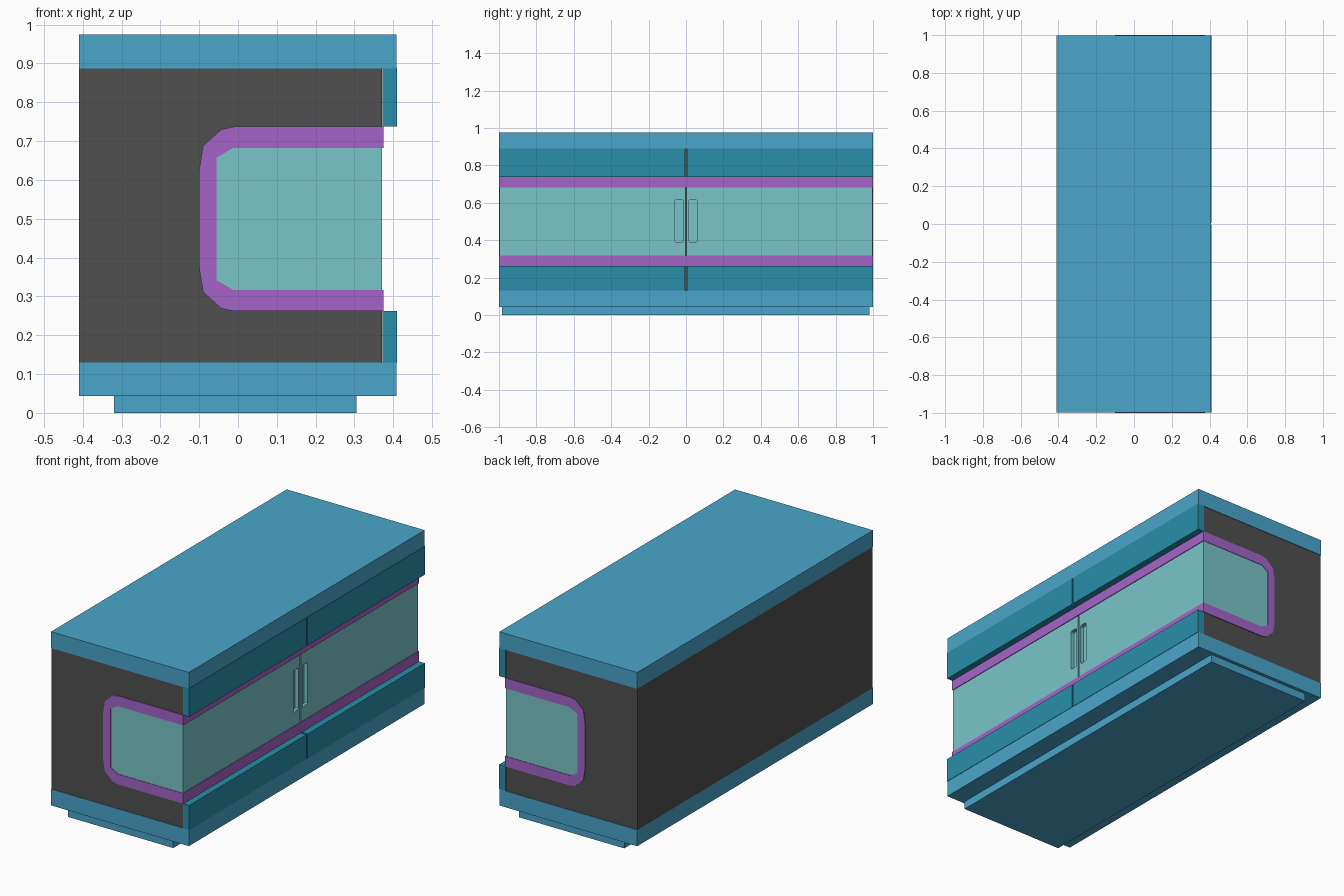
import bpy, bmesh
from mathutils import Vector

if "Cube" in bpy.data.objects:
    bpy.data.objects.remove(bpy.data.objects["Cube"])


def material(name, rgb):
    m = bpy.data.materials.new(name)
    lin = [((c / 255 + 0.055) / 1.055) ** 2.4 for c in rgb]
    m.diffuse_color = (*lin, 1)
    m.use_nodes = True
    m.node_tree.nodes["Principled BSDF"].inputs["Base Color"].default_value = m.diffuse_color
    return m


BLUE = material("blue", (74, 166, 204))
TEAL = material("teal", (40, 143, 170))
PURPLE = material("purple", (165, 100, 200))
AQUA = material("aqua", (122, 197, 202))
DARK = material("charcoal", (80, 80, 80))


def prism(name, pts, a, b, mat, axis="y"):
    """Extrude an (x, z) outline along y, or a (y, z) outline along x."""
    place = (lambda u, w, d: (u, d, w)) if axis == "y" else (lambda u, w, d: (d, u, w))
    bm = bmesh.new()
    face = bm.faces.new([bm.verts.new(place(u, w, a)) for u, w in pts])
    out = bmesh.ops.extrude_face_region(bm, geom=[face])
    moved = [v for v in out["geom"] if isinstance(v, bmesh.types.BMVert)]
    shift = Vector(place(0, 0, b - a))
    bmesh.ops.translate(bm, verts=moved, vec=shift)
    bmesh.ops.recalc_face_normals(bm, faces=bm.faces)
    me = bpy.data.meshes.new(name)
    bm.to_mesh(me)
    bm.free()
    if mat:
        me.materials.append(mat)
    ob = bpy.data.objects.new(name, me)
    bpy.context.collection.objects.link(ob)
    return ob


def box(name, x0, x1, y0, y1, z0, z1, mat):
    return prism(name, [(x0, z0), (x1, z0), (x1, z1), (x0, z1)], y0, y1, mat)


def mirrored(half):
    """Complete an upper half outline by mirroring about the window centre height."""
    return half + [(x, 2 * 0.4995 - z) for x, z in reversed(half)]


# Plinth, bottom and top slabs
box("plinth", -0.32, 0.305, -0.985, 0.98, 0, 0.044, BLUE)
box("bottom_slab", -0.41, 0.408, -0.999, 0.999, 0.043, 0.13, BLUE)
box("top_slab", -0.41, 0.408, -0.999, 0.999, 0.887, 0.975, BLUE)

# Dark carcass with front rails
box("carcass", -0.41, 0.345, -0.996, 0.996, 0.13, 0.887, DARK)
box("upper_rail", 0.345, 0.371, -0.996, 0.996, 0.70, 0.887, DARK)
box("lower_rail", 0.345, 0.371, -0.996, 0.996, 0.13, 0.30, DARK)

# Purple trim: one wrap-around outline running the full length
outer = mirrored([(0.375, 0.737), (-0.012, 0.737), (-0.043, 0.73),
                  (-0.09, 0.688), (-0.1, 0.625)])
inner = mirrored([(0.375, 0.682), (-0.013, 0.682), (-0.056, 0.657)])
prism("wraparound_trim", outer + inner[::-1], -1, 1, PURPLE)

# End panels inside the trim
pane = mirrored([(0.369, 0.69), (-0.013, 0.69), (-0.062, 0.66)])
for label, s in (("front", -1), ("back", 1)):
    prism(label + "_end_panel", pane, s * 0.985, s * 0.9975, AQUA)

for label, s in (("left", -1), ("right", 1)):
    # Raised door strips above and below the trim
    a, b = sorted((s * 0.005, s * 0.999))
    box(label + "_upper_strip", 0.372, 0.41, a, b, 0.737, 0.889, TEAL)
    box(label + "_lower_strip", 0.372, 0.41, a, b, 0.13, 0.262, TEAL)

    # Door with a recessed grip
    a, b = sorted((s * 0.004, s * 0.997))
    door = box(label + "_door", 0.342, 0.371, a, b, 0.31, 0.69, AQUA)
    c = 0.006
    y0, y1, z0, z1 = 0.015, 0.06, 0.39, 0.615
    grip = [(y0 + c, z0), (y1 - c, z0), (y1, z0 + c), (y1, z1 - c),
            (y1 - c, z1), (y0 + c, z1), (y0, z1 - c), (y0, z0 + c)]
    cutter = prism(label + "_grip_cutter", [(s * y, z) for y, z in grip],
                   0.349, 0.40, AQUA, axis="x")
    cutter.hide_render = True
    cutter.hide_viewport = True
    cut = door.modifiers.new("grip", "BOOLEAN")
    cut.operation = "DIFFERENCE"
    cut.solver = "EXACT"
    cut.object = cutter
